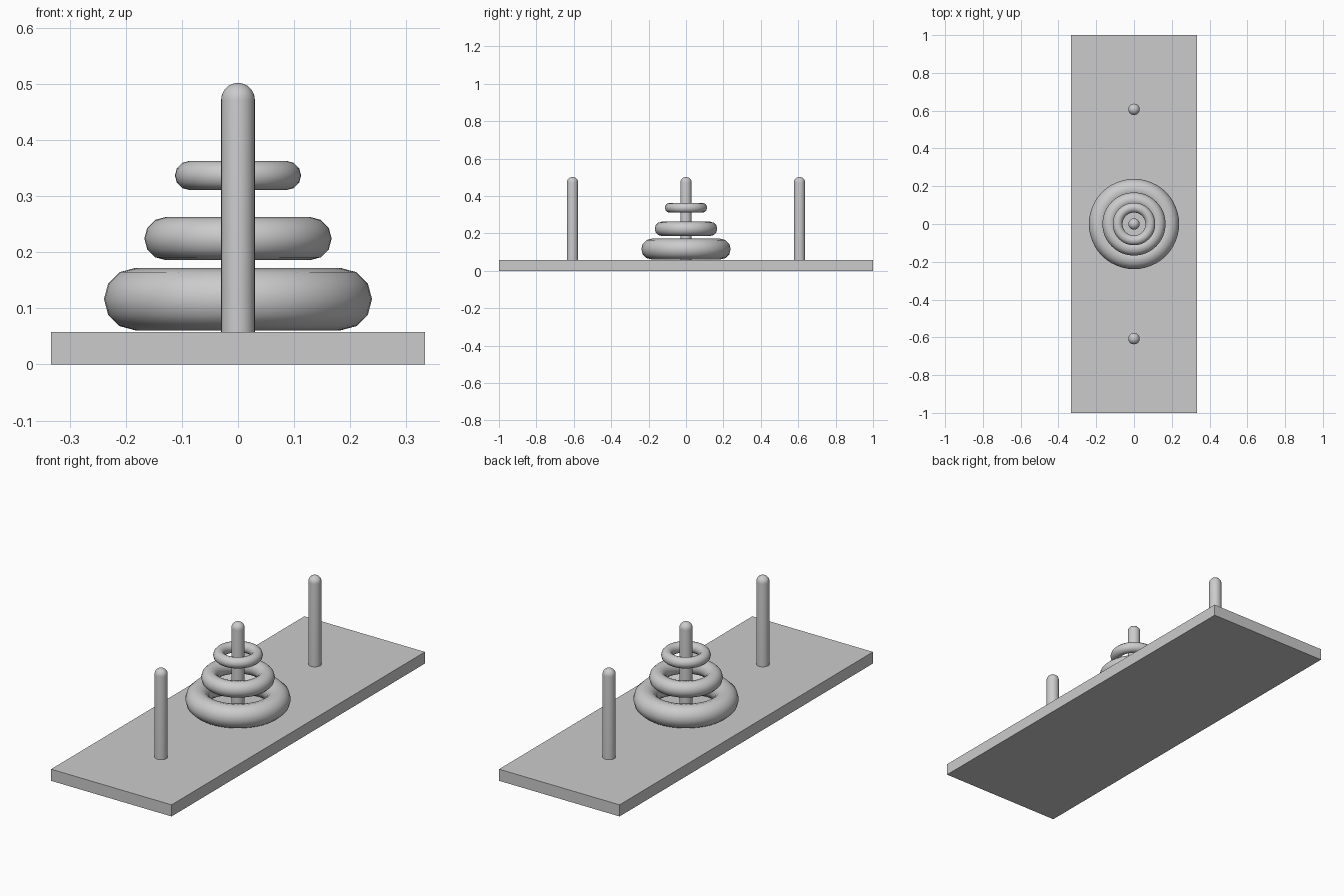
import bpy, bmesh, math

if "Cube" in bpy.data.objects:
    bpy.data.objects.remove(bpy.data.objects["Cube"])

BOARD_TOP = 0.058


def smooth(obj, angle=40):
    bpy.ops.object.select_all(action='DESELECT')
    obj.select_set(True)
    bpy.context.view_layer.objects.active = obj
    bpy.ops.object.shade_smooth_by_angle(angle=math.radians(angle))


def make_peg(name, y, radius=0.03, top=0.502, sides=32, cap_steps=8):
    # Rod profile with a hemispherical tip, spun around z
    shoulder = top - radius
    profile = [(radius, BOARD_TOP), (radius, shoulder)]
    for i in range(1, cap_steps):
        a = math.pi / 2 * i / cap_steps
        profile.append((radius * math.cos(a), shoulder + radius * math.sin(a)))
    bm = bmesh.new()
    rings = [[bm.verts.new((r * math.cos(2 * math.pi * k / sides),
                            r * math.sin(2 * math.pi * k / sides), z))
              for k in range(sides)] for r, z in profile]
    tip = bm.verts.new((0, 0, top))
    for lower, upper in zip(rings, rings[1:]):
        for k in range(sides):
            n = (k + 1) % sides
            bm.faces.new((lower[k], lower[n], upper[n], upper[k]))
    for k in range(sides):
        bm.faces.new((rings[-1][k], rings[-1][(k + 1) % sides], tip))
    bm.faces.new(rings[0][::-1])
    mesh = bpy.data.meshes.new(name)
    bm.to_mesh(mesh)
    bm.free()
    obj = bpy.data.objects.new(name, mesh)
    obj.location.y = y
    bpy.context.collection.objects.link(obj)
    smooth(obj)


def make_ring(name, outer, bottom, top):
    minor = (top - bottom) / 2
    bpy.ops.mesh.primitive_torus_add(
        major_segments=48, minor_segments=12,
        major_radius=outer - minor, minor_radius=minor,
        location=(0, 0, (top + bottom) / 2))
    obj = bpy.context.object
    obj.name = name
    smooth(obj)


# Base board
bpy.ops.mesh.primitive_cube_add(size=1, location=(0, 0, BOARD_TOP / 2))
board = bpy.context.object
board.name = "base_board"
board.scale = (0.666, 2.0, BOARD_TOP)
bpy.ops.object.transform_apply(location=False, rotation=False, scale=True)

# Three pegs along the board
for name, y in (("front_peg", -0.607), ("middle_peg", 0), ("back_peg", 0.607)):
    make_peg(name, y)

# Stacked rings on the middle peg
make_ring("large_ring", 0.239, 0.061, 0.172)
make_ring("medium_ring", 0.167, 0.186, 0.263)
make_ring("small_ring", 0.1125, 0.311, 0.363)
